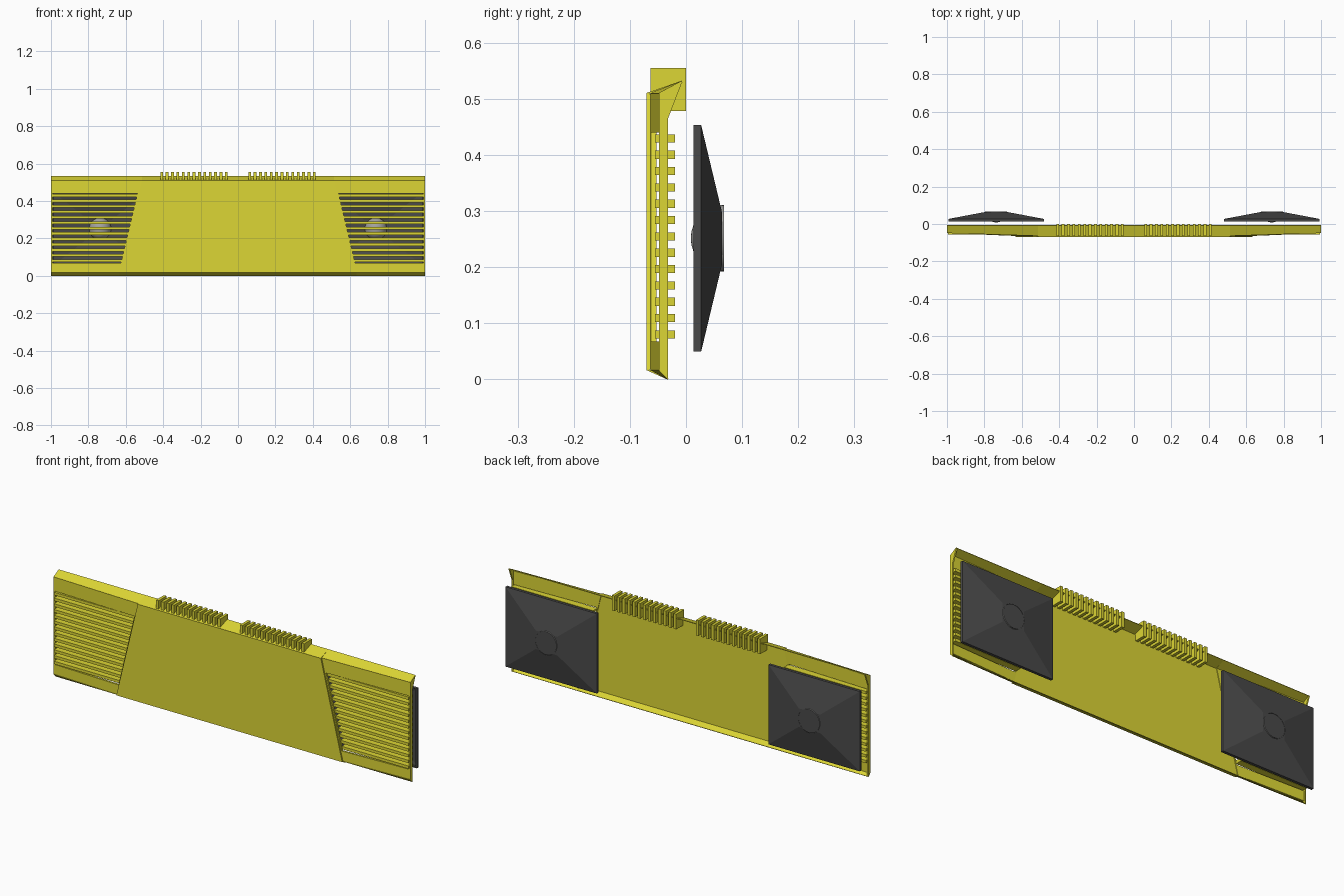
import bpy, bmesh, math
from mathutils import Matrix, Vector

if "Cube" in bpy.data.objects:
    bpy.data.objects.remove(bpy.data.objects["Cube"])


def material(name, rgb):
    m = bpy.data.materials.new(name)
    m.diffuse_color = (*rgb, 1)
    m.use_nodes = True
    m.node_tree.nodes["Principled BSDF"].inputs["Base Color"].default_value = m.diffuse_color
    return m


YELLOW = material("yellow_plastic", (0.72, 0.67, 0.035))
DARK = material("dark_grey", (0.068, 0.068, 0.068))
GREY = material("mid_grey", (0.36, 0.36, 0.35))


def finish(bm, name, mat, mirror=True, solid=0.0):
    bmesh.ops.recalc_face_normals(bm, faces=bm.faces)
    me = bpy.data.meshes.new(name)
    bm.to_mesh(me)
    bm.free()
    me.materials.append(mat)
    ob = bpy.data.objects.new(name, me)
    bpy.context.collection.objects.link(ob)
    if solid:
        s = ob.modifiers.new("thickness", 'SOLIDIFY')
        s.thickness, s.offset = solid, 0
    if mirror:
        ob.modifiers.new("mirror", 'MIRROR')
    return ob


def prism(bm, front, depth):
    """Extrude a polygon by the vector depth."""
    f = bm.faces.new([bm.verts.new(p) for p in front])
    ext = bmesh.ops.extrude_face_region(bm, geom=[f], use_keep_orig=True)
    vs = [g for g in ext['geom'] if isinstance(g, bmesh.types.BMVert)]
    bmesh.ops.translate(bm, verts=vs, vec=depth)


def box(bm, x0, x1, y0, y1, z0, z1):
    prism(bm, [(x0, y0, z0), (x1, y0, z0), (x1, y0, z1), (x0, y0, z1)], (0, y1 - y0, 0))


Z0, Z1 = 0.018, 0.509                 # front face bottom and top
Y_MID, Y_IN, Y_END = -0.07, -0.063, -0.048


def seam(z):                          # slanted edge between centre and wings
    return 0.53 + (0.44 - z) * 0.243


# centre panel
bm = bmesh.new()
prism(bm, [(-seam(Z0), Y_MID, Z0), (seam(Z0), Y_MID, Z0),
           (seam(Z1), Y_MID, Z1), (-seam(Z1), Y_MID, Z1)], (0, 0.014, 0))
finish(bm, "centre_panel", YELLOW, mirror=False)


# wing frames with a slanted opening
def wing_point(u, z):
    return (seam(z) + u * (1 - seam(z)), Y_IN + u * (Y_END - Y_IN), z)


bm = bmesh.new()
us, zs = (0, 0.015, 0.985, 1), (Z0, 0.068, 0.44, Z1)
grid = [[bm.verts.new(wing_point(u, z)) for u in us] for z in zs]
for j in range(3):
    for i in range(3):
        if (i, j) != (1, 1):
            bm.faces.new((grid[j][i], grid[j][i + 1], grid[j + 1][i + 1], grid[j + 1][i]))
ext = bmesh.ops.extrude_face_region(bm, geom=bm.faces[:], use_keep_orig=True)
bmesh.ops.translate(bm, verts=[g for g in ext['geom'] if isinstance(g, bmesh.types.BMVert)],
                    vec=(0, 0.01, 0))
finish(bm, "wing_frame", YELLOW)

# end plates closing the shell
bm = bmesh.new()
prism(bm, [(0.993, Y_END, Z0), (0.993, -0.032, 0.0), (0.993, -0.032, 0.465),
           (0.993, -0.007, 0.53), (0.993, Y_END, Z1)], (0.007, 0, 0))
finish(bm, "end_plate", YELLOW)

# top and bottom lips bent backwards
for name, zf, yb, zb in (("top_lip", Z1, -0.007, 0.531), ("bottom_lip", Z0, -0.032, 0.001)):
    bm = bmesh.new()
    s = seam(zf)
    for (xa, ya), (xb, yb2) in (((0, Y_MID), (s, Y_MID)), ((s, Y_IN), (1, Y_END))):
        bm.faces.new([bm.verts.new(p) for p in
                      ((xa, ya, zf), (xb, yb2, zf), (xb, yb, zb), (xa, yb, zb))])
    finish(bm, name, YELLOW, solid=0.003)

# speaker grille slats
bm = bmesh.new()
for i in range(13):
    z = 0.073 + i * 0.0291
    prism(bm, [(seam(z) + 0.004, -0.055, z), (0.994, -0.055, z), (0.994, -0.055, z + 0.0145),
               (seam(z + 0.0145) + 0.004, -0.055, z + 0.0145)], (0, 0.035, 0))
finish(bm, "grille_slats", YELLOW)

# comb teeth on the top edge
bm = bmesh.new()
for i in range(13):
    x = 0.055 + i * 0.0288
    box(bm, x, x + 0.0145, -0.063, 0.0, 0.478, 0.555)
finish(bm, "top_comb", YELLOW)

# hollow rectangular speaker horns
CX, CZ = 0.737, 0.2515
bm = bmesh.new()
rings = []
for hx, hz, y in ((0.06, 0.046, 0.060), (0.25, 0.196, 0.024), (0.25, 0.196, 0.013),
                  (0.256, 0.202, 0.013), (0.256, 0.202, 0.027), (0.06, 0.047, 0.064)):
    rings.append([bm.verts.new((CX + sx * hx, y, CZ + sz * hz))
                  for sx, sz in ((-1, -1), (1, -1), (1, 1), (-1, 1))])
for a, b in zip(rings, rings[1:]):
    for k in range(4):
        bm.faces.new((a[k], a[(k + 1) % 4], b[(k + 1) % 4], b[k]))
bm.faces.new(rings[0])
bm.faces.new(rings[-1])
finish(bm, "speaker_horn", DARK)

# half-sphere speaker domes, bulging forwards
bm = bmesh.new()
bmesh.ops.create_uvsphere(bm, u_segments=32, v_segments=16, radius=0.0595)
bmesh.ops.delete(bm, geom=[v for v in bm.verts if v.co.z < -0.001], context='VERTS')
bm.transform(Matrix.Translation((CX, 0.068, CZ)) @ Matrix.Rotation(math.pi / 2, 4, 'X'))
for f in bm.faces:
    f.smooth = True
finish(bm, "speaker_dome", GREY)

# dark back disc of each dome
bm = bmesh.new()
bmesh.ops.create_circle(bm, cap_ends=True, segments=32, radius=0.059)
bm.transform(Matrix.Translation((CX, 0.0675, CZ)) @ Matrix.Rotation(-math.pi / 2, 4, 'X'))
bmesh.ops.reverse_faces(bm, faces=[f for f in bm.faces if f.normal.y < 0])
finish(bm, "dome_back_disc", DARK)
